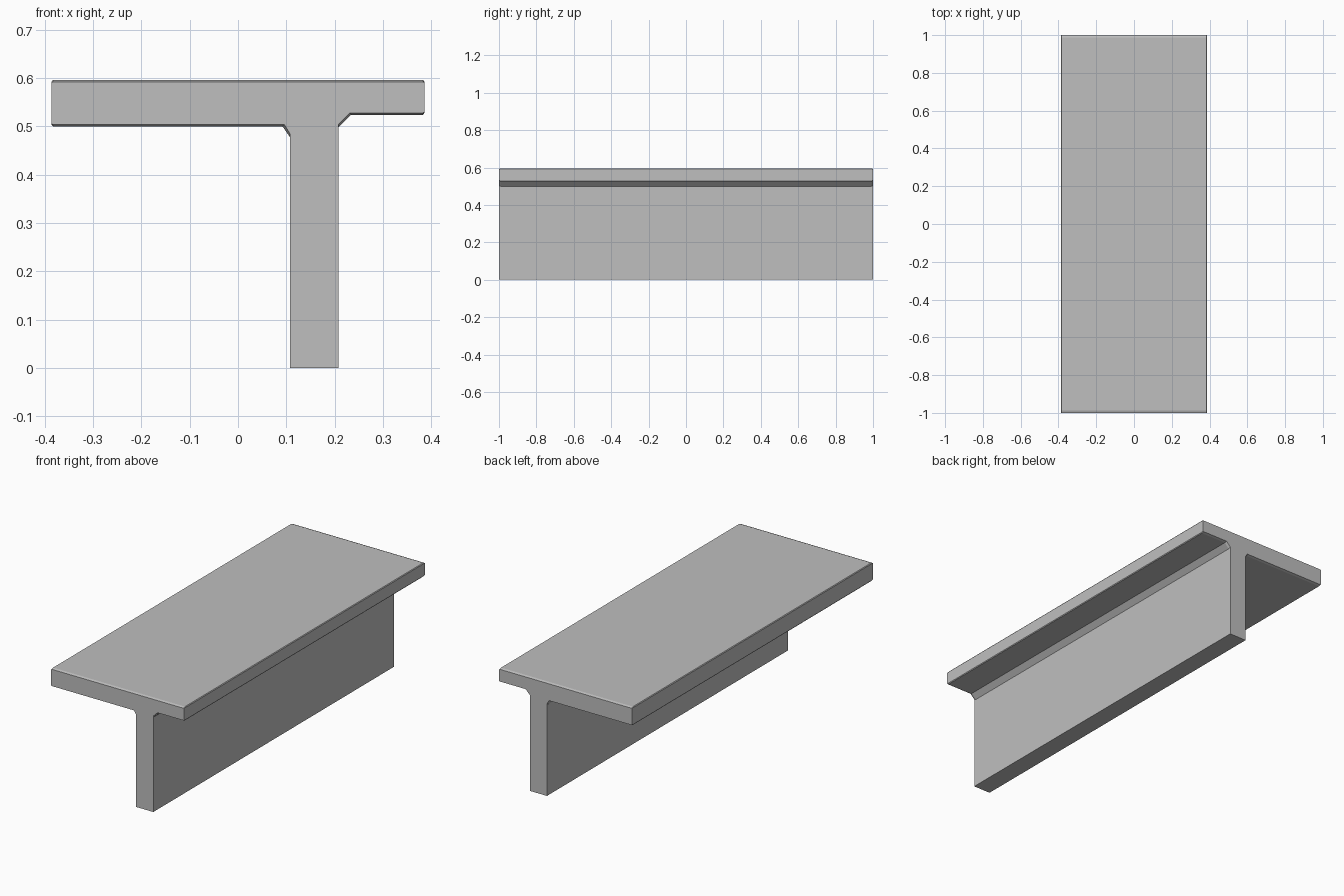
import bpy, bmesh

steel = bpy.data.materials.new("plain grey")
steel.diffuse_color = (0.52, 0.52, 0.52, 1)

# Off-centre T section with uneven fillets; "full" is the body, "end" the chamfered end face
full = [(0.108, 0), (0.208, 0), (0.208, 0.498), (0.234, 0.524), (0.383, 0.524), (0.386, 0.528),
        (0.386, 0.592), (0.383, 0.596), (-0.383, 0.596), (-0.386, 0.592),
        (-0.386, 0.504), (-0.383, 0.50), (0.092, 0.50), (0.108, 0.477)]
end = [(0.108, 0), (0.208, 0), (0.208, 0.504), (0.232, 0.528), (0.383, 0.528), (0.386, 0.530),
       (0.386, 0.590), (0.383, 0.592), (-0.383, 0.592), (-0.386, 0.590),
       (-0.386, 0.506), (-0.383, 0.504), (0.096, 0.504), (0.108, 0.484)]

# Loft the sections along the length
bm = bmesh.new()
rings = [[bm.verts.new((x, y, z)) for x, z in sec]
         for y, sec in ((-1, end), (-0.988, full), (0.988, full), (1, end))]
n = len(full)
for a, b in zip(rings, rings[1:]):
    for i in range(n):
        j = (i + 1) % n
        bm.faces.new((a[i], b[i], b[j], a[j]))
bm.faces.new(rings[0])
bm.faces.new(rings[-1][::-1])
bmesh.ops.recalc_face_normals(bm, faces=bm.faces)

mesh = bpy.data.meshes.new("t_beam")
bm.to_mesh(mesh)
bm.free()
mesh.materials.append(steel)
beam = bpy.data.objects.new("t_beam", mesh)
bpy.context.collection.objects.link(beam)
